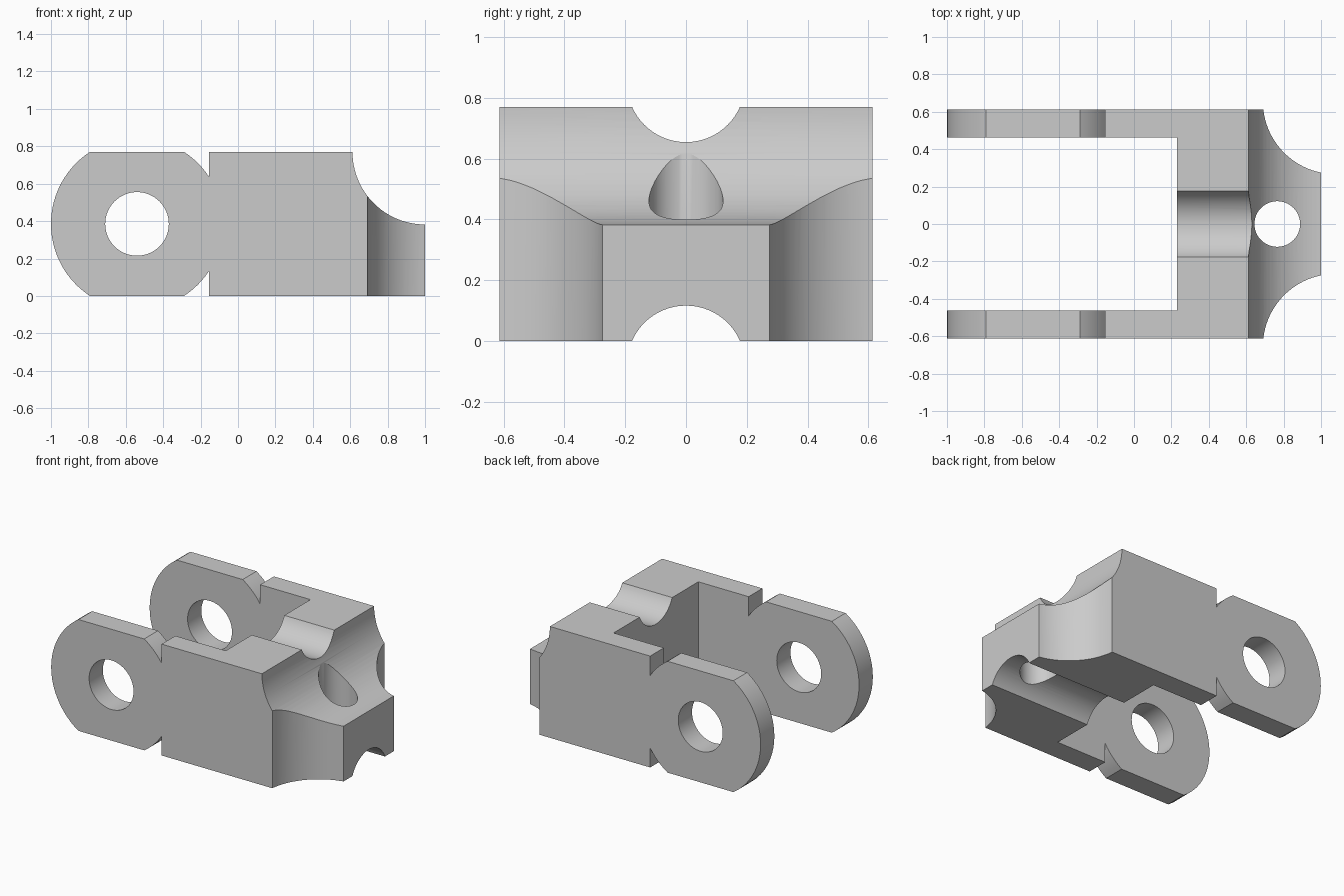
import bpy, bmesh
from math import cos, sin, radians, asin, degrees
from mathutils import Vector

if "Cube" in bpy.data.objects:
    bpy.data.objects.remove(bpy.data.objects["Cube"], do_unlink=True)

HEIGHT, HALF_WIDTH = 0.77, 0.613
MID = HEIGHT / 2

grey = bpy.data.materials.new("plain grey")
grey.use_nodes = True
grey.diffuse_color = (0.6, 0.6, 0.6, 1)
grey.node_tree.nodes["Principled BSDF"].inputs["Base Color"].default_value = (0.6, 0.6, 0.6, 1)


def arc(u, v, r, start, end, steps):
    angles = [radians(start + (end - start) * i / steps) for i in range(steps + 1)]
    return [(u + r * cos(a), v + r * sin(a)) for a in angles]


def circle(u, v, r, steps=64):
    return arc(u, v, r, 0, 360, steps)[:-1]


def prism(name, outline, axis, low, high):
    """Extrude a 2D outline along an axis; the outline uses the other two axes in order."""
    def place(p, w):
        co = list(p)
        co.insert("xyz".index(axis), w)
        return Vector(co)
    bm = bmesh.new()
    face = bm.faces.new([bm.verts.new(place(p, low)) for p in outline])
    grown = bmesh.ops.extrude_face_region(bm, geom=[face])["geom"]
    shift = place((0, 0), high - low)
    bmesh.ops.translate(bm, vec=shift, verts=[g for g in grown if isinstance(g, bmesh.types.BMVert)])
    bmesh.ops.recalc_face_normals(bm, faces=bm.faces)
    mesh = bpy.data.meshes.new(name)
    bm.to_mesh(mesh)
    bm.free()
    mesh.materials.append(grey)
    obj = bpy.data.objects.new(name, mesh)
    bpy.context.collection.objects.link(obj)
    return obj


# Side outline: round lug with flats, notches, block and scooped nose
lug_x, lug_r, block_x = -0.54, 0.46, -0.155
flat = degrees(asin(MID / lug_r))
notch = flat - 90
notch = degrees(asin(((lug_r ** 2 - (block_x - lug_x) ** 2) ** 0.5) / lug_r))
outline = [(block_x, 0), (1, 0)]
outline += arc(1, HEIGHT, 0.388, 270, 180, 24)
outline += [(block_x, HEIGHT)]
outline += arc(lug_x, MID, lug_r, notch, flat, 6)
outline += arc(lug_x, MID, lug_r, 180 - flat, 180 + flat, 32)
outline += arc(lug_x, MID, lug_r, 360 - flat, 360 - notch, 6)
body = prism("clevis_body", outline, "y", -HALF_WIDTH, HALF_WIDTH)

# Cutters: fork slot, pin hole, nose hole, two grooves, two corner scoops
slot = [(-1.2, -0.463), (0.23, -0.463), (0.23, 0.463), (-1.2, 0.463)]
cutters = [
    prism("fork_slot_cutter", slot, "z", -0.2, 1),
    prism("pin_hole_cutter", circle(lug_x, MID, 0.17), "y", -1, 1),
    prism("nose_hole_cutter", circle(0.766, 0, 0.122), "z", -0.2, 1),
    prism("top_groove_cutter", circle(0, HEIGHT + 0.078, 0.194), "x", 0, 1.2),
    prism("bottom_groove_cutter", circle(0, -0.078, 0.194), "x", 0, 1.2),
]
for side, label in ((1, "back"), (-1, "front")):
    cutters.append(prism(label + "_corner_cutter", circle(1.077, side * 0.655, 0.388, 96), "z", -0.2, 1))

bpy.ops.object.select_all(action="DESELECT")
bpy.context.view_layer.objects.active = body
body.select_set(True)
for cutter in cutters:
    cutter.hide_render = True
    mod = body.modifiers.new(cutter.name, "BOOLEAN")
    mod.operation = "DIFFERENCE"
    mod.solver = "EXACT"
    mod.object = cutter
    bpy.ops.object.modifier_apply(modifier=mod.name)
    bpy.data.objects.remove(cutter, do_unlink=True)

bpy.ops.object.shade_smooth_by_angle(angle=radians(25))
